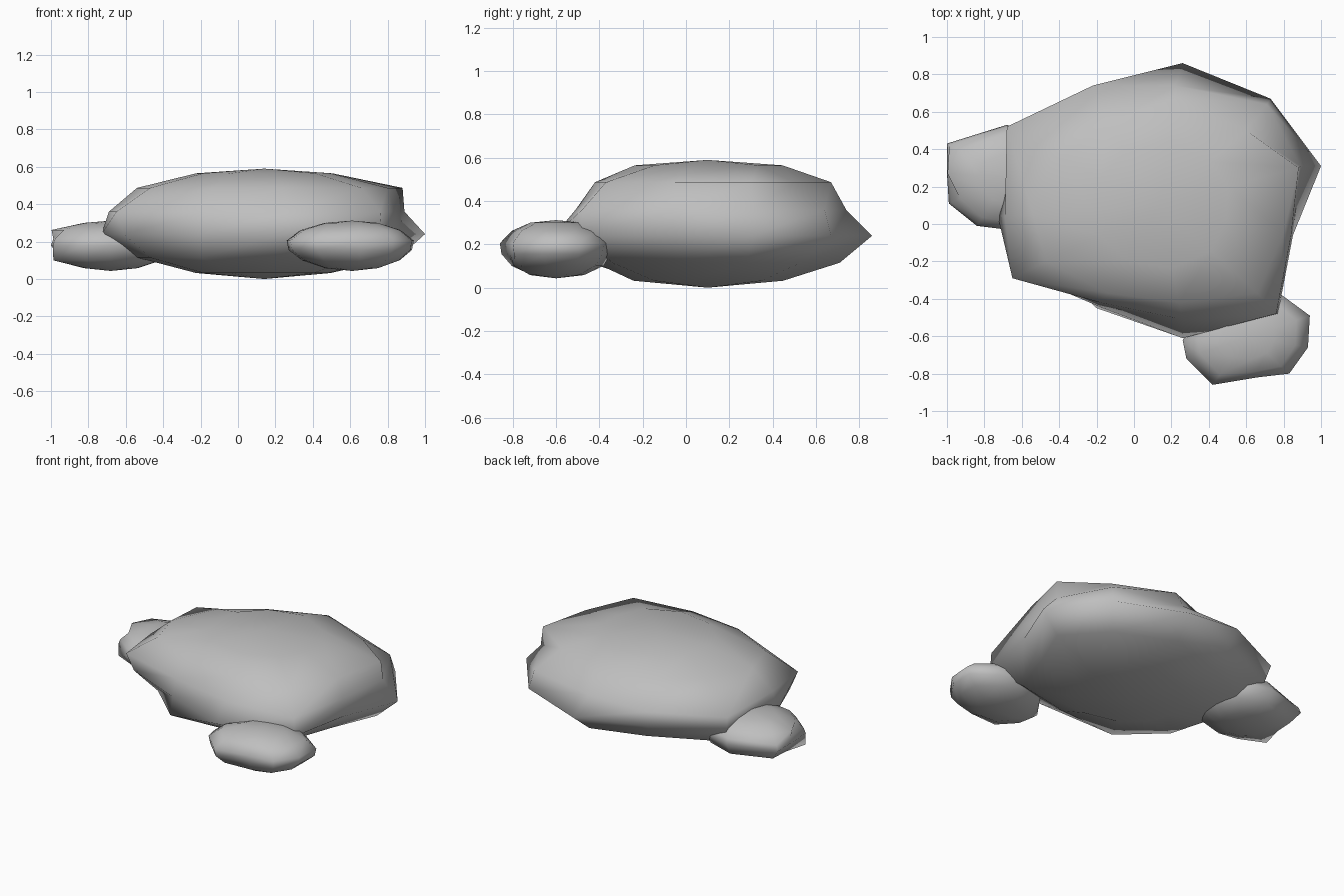
import bpy, bmesh, math

if "Cube" in bpy.data.objects:
    bpy.data.objects.remove(bpy.data.objects["Cube"])

stone = bpy.data.materials.new("grey stone")
stone.diffuse_color = (0.52, 0.52, 0.52, 1)
stone.use_nodes = True
stone.node_tree.nodes["Principled BSDF"].inputs["Base Color"].default_value = stone.diffuse_color


def ring(centre, outline, scale, even=0.0):
    """Scale an outline about its centre, evening it out towards a circle."""
    cx, cy = centre
    polar = [(math.hypot(x - cx, y - cy), math.atan2(y - cy, x - cx)) for x, y in outline]
    mean = sum(r for r, a in polar) / len(polar)
    return [(cx + (r + (mean - r) * even) * scale * math.cos(a),
             cy + (r + (mean - r) * even) * scale * math.sin(a)) for r, a in polar]


def rock(name, centre, bottom, top, rings):
    """Loft a boulder through (height, outline) rings, closed by a point at each end."""
    bm = bmesh.new()
    loops = [[bm.verts.new((x, y, z)) for x, y in pts] for z, pts in rings]
    n = len(loops[0])
    foot = bm.verts.new((*centre, bottom))
    apex = bm.verts.new((*centre, top))
    for i in range(n):
        j = (i + 1) % n
        for low, high in zip(loops, loops[1:]):
            bm.faces.new((low[i], low[j], high[j], high[i]))
        bm.faces.new((loops[-1][i], loops[-1][j], apex))
        bm.faces.new((loops[0][j], loops[0][i], foot))
    bmesh.ops.recalc_face_normals(bm, faces=bm.faces[:])
    mesh = bpy.data.meshes.new(name)
    bm.to_mesh(mesh)
    bm.free()
    mesh.materials.append(stone)
    obj = bpy.data.objects.new(name, mesh)
    bpy.context.collection.objects.link(obj)
    bpy.ops.object.select_all(action='DESELECT')
    obj.select_set(True)
    bpy.context.view_layer.objects.active = obj
    bpy.ops.object.shade_smooth_by_angle(angle=math.radians(85))


# Large central boulder: outlines at four heights, counter-clockwise from the right
mid = (0.14, 0.1)
lower = [(0.86, 0.28), (0.63, 0.53), (0.24, 0.71), (-0.12, 0.6), (-0.5, 0.42), (-0.54, 0.05),
         (-0.47, -0.2), (-0.2, -0.45), (0.23, -0.42), (0.62, -0.34), (0.73, -0.03)]
widest = [(1.0, 0.31), (0.73, 0.67), (0.26, 0.86), (-0.2, 0.7), (-0.65, 0.49), (-0.73, 0.05),
          (-0.61, -0.26), (-0.19, -0.44), (0.26, -0.61), (0.77, -0.48), (0.85, -0.06)]
shoulder = [(0.89, 0.31), (0.71, 0.64), (0.22, 0.74), (-0.22, 0.74), (-0.68, 0.52), (-0.69, 0.04),
            (-0.65, -0.29), (-0.18, -0.42), (0.26, -0.51), (0.76, -0.48), (0.84, -0.06)]
upper = [(0.88, 0.3), (0.6, 0.5), (0.22, 0.67), (-0.14, 0.53), (-0.4, 0.35), (-0.54, 0.05),
         (-0.47, -0.2), (-0.14, -0.37), (0.24, -0.42), (0.66, -0.37), (0.8, -0.05)]
rock("large_boulder", mid, 0.0, 0.59,
     [(0.032, ring(mid, widest, 0.45, 0.75)), (0.115, lower), (0.24, widest),
      (0.36, shoulder), (0.487, upper), (0.565, ring(mid, upper, 0.57, 0.75))])

# Small rock at the front right
mid = (0.61, -0.6)
edge = [(0.94, -0.49), (0.79, -0.38), (0.6, -0.34), (0.4, -0.42), (0.26, -0.62), (0.28, -0.72),
        (0.42, -0.86), (0.66, -0.82), (0.83, -0.8), (0.93, -0.66)]
rock("front_rock", mid, 0.043, 0.312,
     [(0.058, ring(mid, edge, 0.45, 0.6)), (0.1, ring(mid, edge, 0.8, 0.3)),
      (0.155, ring(mid, edge, 0.97)), (0.205, ring(mid, edge, 1.0)),
      (0.262, ring(mid, edge, 0.8, 0.2)), (0.3, ring(mid, edge, 0.45, 0.6))])

# Small rock at the left, with a steep outer side
mid = (-0.68, 0.25)
edge = [(-0.35, 0.3), (-0.45, 0.46), (-0.68, 0.53), (-1.0, 0.43), (-1.0, 0.27), (-0.99, 0.11),
        (-0.84, -0.01), (-0.68, -0.03), (-0.48, 0.02), (-0.36, 0.15)]


def steep(points, column):
    """Keep one column of a ring almost as wide as the edge."""
    return [(x * 0.05 + ex * 0.95, y * 0.05 + ey * 0.95) if i == column else (x, y)
            for i, ((x, y), (ex, ey)) in enumerate(zip(points, edge))]


rock("left_rock", mid, 0.043, 0.312,
     [(0.058, ring(mid, edge, 0.45, 0.6)), (0.1, steep(ring(mid, edge, 0.83, 0.2), 5)),
      (0.18, ring(mid, edge, 1.0)), (0.215, ring(mid, edge, 0.96)),
      (0.262, steep(ring(mid, edge, 0.82, 0.2), 4)), (0.3, ring(mid, edge, 0.45, 0.6))])
